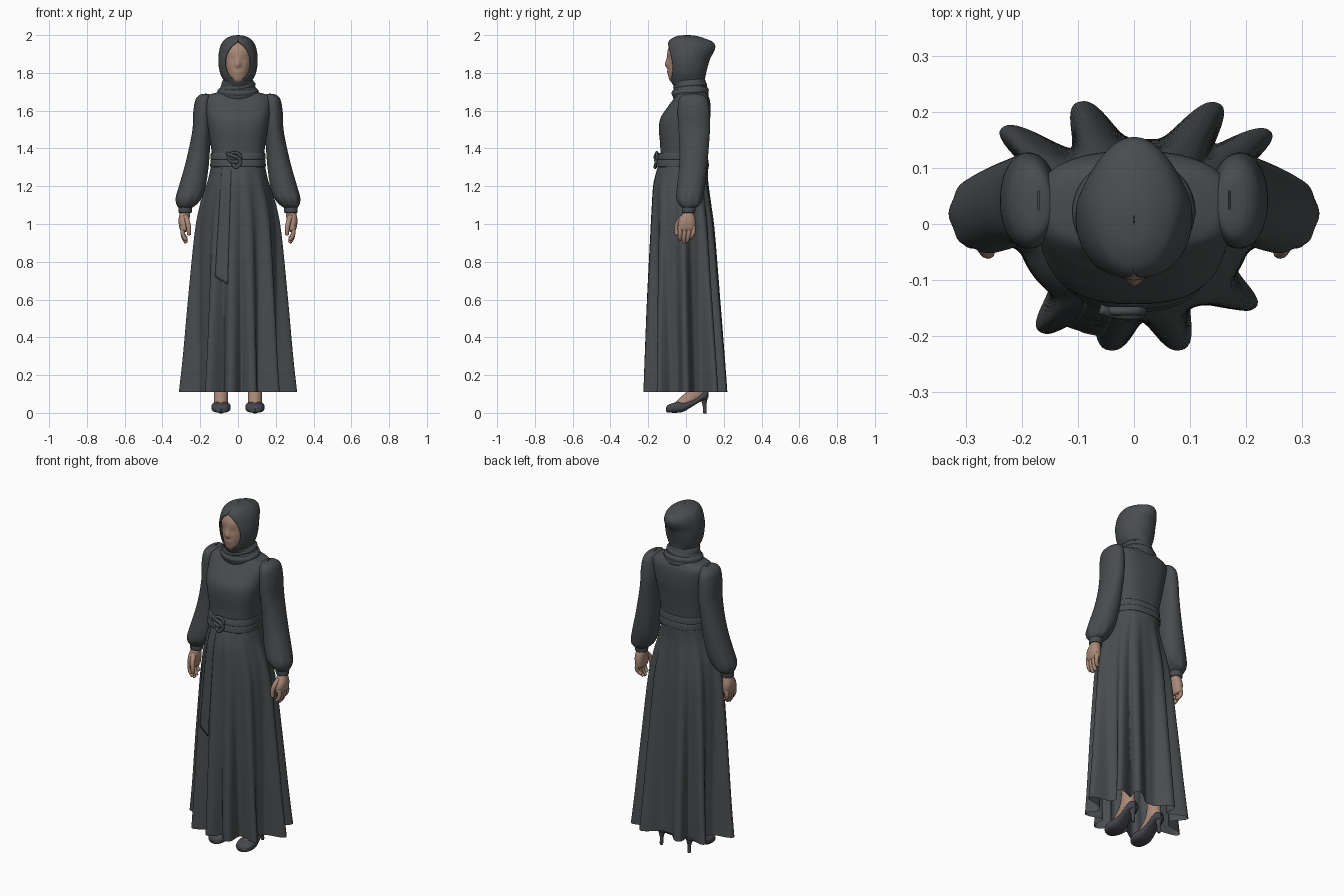
import bpy, bmesh, math


def material(name, rgb):
    m = bpy.data.materials.new(name)
    m.diffuse_color = (*rgb, 1)
    return m


CLOTH = material("charcoal cloth", (0.066, 0.073, 0.077))
SKIN = material("skin", (0.40, 0.25, 0.185))
SHOE = material("shoe leather", (0.062, 0.064, 0.074))


def finish(name, bm, mat):
    bmesh.ops.remove_doubles(bm, verts=bm.verts, dist=1e-5)
    bmesh.ops.recalc_face_normals(bm, faces=bm.faces)
    me = bpy.data.meshes.new(name)
    bm.to_mesh(me)
    bm.free()
    me.materials.append(mat)
    for p in me.polygons:
        p.use_smooth = True
    ob = bpy.data.objects.new(name, me)
    bpy.context.collection.objects.link(ob)
    return ob


def spline(rows, sub):
    """Catmull-Rom through rows of numbers."""
    out = []
    for i in range(len(rows) - 1):
        p = [rows[max(0, min(len(rows) - 1, i + k))] for k in (-1, 0, 1, 2)]
        for j in range(sub):
            t = j / sub
            out.append([0.5 * (2 * b + (c - a) * t + (2 * a - 5 * b + 4 * c - d) * t * t
                               + (3 * b - a - 3 * c + d) * t ** 3) for a, b, c, d in zip(*p)])
    return out + [list(rows[-1])]


def loft(name, rows, mat, n=2.0, seg=64, sub=6, shape=None, along_y=False):
    """Rows are (height, centre x, half width, front, back[, front gap])."""
    bm = bmesh.new()
    rings = []
    for row in spline(rows, sub):
        z, cx, rx, f, b = row[:5]
        rx = max(rx, 0.0005)
        gap = math.asin(min(0.95, max(0, row[5]) / rx)) if len(row) > 5 else 0
        ring = []
        for i in range(seg + 1):
            s = gap + (2 * math.pi - 2 * gap) * i / seg
            sn, cs = math.sin(s), math.cos(s)
            k = shape(s, z) if shape else 1
            x = cx + k * rx * math.copysign(abs(sn) ** (2 / n), sn)
            y = (f + b) / 2 - k * (b - f) / 2 * math.copysign(abs(cs) ** (2 / n), cs)
            ring.append(bm.verts.new((x, z, y) if along_y else (x, y, z)))
        rings.append(ring)
    for a, b in zip(rings, rings[1:]):
        for i in range(seg):
            bm.faces.new((a[i], a[i + 1], b[i + 1], b[i]))
    return finish(name, bm, mat)


def tube(name, pts, r, mat, closed=False, tip=1.0):
    cu = bpy.data.curves.new(name, 'CURVE')
    cu.dimensions, cu.bevel_depth, cu.bevel_resolution = '3D', r, 4
    cu.use_fill_caps = True
    sp = cu.splines.new('POLY')
    path = spline(list(pts) + ([pts[0]] if closed else []), 6)
    if closed:
        path.pop()
    sp.points.add(len(path) - 1)
    for i, (p, q) in enumerate(zip(sp.points, path)):
        p.co = (*q, 1)
        t = i / (len(path) - 1)
        p.radius = 1 if closed else (1 - (1 - tip) * t) * (0.5 if i == len(path) - 1 else 1)
    sp.use_cyclic_u = closed
    tmp = bpy.data.objects.new("tmp", cu)
    bpy.context.collection.objects.link(tmp)
    bpy.context.view_layer.update()
    me = bpy.data.meshes.new_from_object(tmp.evaluated_get(bpy.context.evaluated_depsgraph_get()))
    bpy.data.objects.remove(tmp)
    bm = bmesh.new()
    bm.from_mesh(me)
    return finish(name, bm, mat)


# skirt: flared tube with round folds whose crests follow the envelope {angle: reach}
CRESTS = {14: 1.02, 46: .94, 90: 1, 133: 1.04, 154: 1.04, 197: .99, 225: 1.04,
          270: 1, 329: .99, 353: 1}


def skirt_folds(s, z):
    d = 0.34 * max(0, (1.3 - z) / 1.19) ** 0.85
    deg = math.degrees(s)
    k = 1 - d
    for c, h in CRESTS.items():
        a = abs((deg - c + 180) % 360 - 180) / 9
        k = max(k, 1 - d + (h - 1 + .34) / .34 * d * math.exp(-a ** 2.5))
    return k


SKIRT = [(1.31, 0, .143, -.148, .118), (1.25, 0, .155, -.165, .12), (1.2, 0, .170, -.175, .125),
         (1.1, 0, .202, -.182, .14), (.95, 0, .23, -.19, .16), (.6, 0, .265, -.208, .19),
         (.3, 0, .292, -.22, .215), (.11, 0, .313, -.227, .23)]
loft("skirt", SKIRT, CLOTH, 2.1, 300, 6, skirt_folds)

# bodice
loft("bodice", [(1.30, 0, .142, -.15, .115), (1.36, 0, .138, -.137, .106), (1.42, 0, .145, -.137, .11),
                (1.50, 0, .157, -.143, .12), (1.56, 0, .166, -.135, .128), (1.62, 0, .174, -.097, .13),
                (1.66, 0, .176, -.067, .125), (1.682, 0, .158, -.052, .115), (1.694, 0, .12, -.044, .108),
                (1.704, 0, .08, -.036, .1), (1.73, 0, .06, -.03, .09)], CLOTH, 2.6)

# belt with a middle crease
loft("belt", [(1.305, 0, .144, -.152, .117), (1.307, 0, .147, -.157, .121), (1.335, 0, .146, -.153, .119),
              (1.341, 0, .144, -.150, .116), (1.347, 0, .146, -.152, .117), (1.374, 0, .144, -.145, .114),
              (1.377, 0, .139, -.138, .108)], CLOTH, 2.5, 64, 4)

# belt knot: loop and cross band
tube("knot_loop", [(-.018 + .033 * math.cos(a), -.155, 1.352 + .026 * math.sin(a))
                   for a in [i * math.pi / 4 for i in range(8)]], .008, CLOTH, True)
tube("knot_band", [(-.06, -.152, 1.375), (-.03, -.161, 1.362), (0, -.162, 1.35), (.012, -.158, 1.325),
                   (-.01, -.163, 1.30), (-.03, -.16, 1.32)], .009, CLOTH)

# hanging tie: flat ribbon laid over the skirt envelope
bm = bmesh.new()
env = spline(SKIRT, 12)
prev = None
for i in range(31):
    t = i / 30
    ring = []
    for j in range(7):
        u = j / 6
        x = (-.085 + u * .05) * (1 - t) + (-.122 + u * .067) * t
        z = 1.33 + (.72 - .04 * u - 1.33) * t
        e = min(env, key=lambda q: abs(q[0] - z))
        y = (e[3] + e[4]) / 2 - (e[4] - e[3]) / 2 * (1 - (abs(x) / e[2]) ** 2.1) ** (1 / 2.1)
        ring.append(bm.verts.new((x, y - .001, z)))
    if prev:
        for j in range(6):
            bm.faces.new((prev[j], prev[j + 1], ring[j + 1], ring[j]))
    prev = ring
tie = finish("hanging_tie", bm, CLOTH)
tie.modifiers.new("thickness", 'SOLIDIFY').thickness = .003

# headscarf hood: rings left open at the front for the face, narrowing to the back
hood = loft("hood", [(2.0, 0, .001, .0, .015, 0), (1.996, 0, .033, -.042, .055, 0), (1.982, 0, .064, -.076, .10, 0),
                     (1.964, 0, .082, -.093, .142, .004), (1.94, 0, .094, -.101, .155, .033),
                     (1.91, 0, .101, -.104, .147, .054), (1.88, 0, .104, -.104, .13, .065),
                     (1.84, 0, .103, -.098, .117, .067), (1.80, 0, .095, -.092, .107, .056),
                     (1.775, 0, .084, -.088, .102, .038), (1.755, 0, .075, -.08, .10, .0),
                     (1.72, 0, .072, -.06, .10, 0)], CLOTH, 2.0, 80, 8)
for v in hood.data.vertices:
    if v.co.y > .04 and v.co.z > 1.82:
        v.co.x *= 1 - .15 * min(1, (v.co.y - .04) / .1) * min(1, (v.co.z - 1.82) / .08)
hood.modifiers.new("thickness", 'SOLIDIFY').thickness = .005

# scarf wrapped round the neck: cowl plus tilted rolls
loft("cowl", [(1.66, 0, .10, -.065, .115), (1.685, 0, .112, -.072, .12), (1.71, 0, .102, -.066, .117),
              (1.73, 0, .09, -.064, .11), (1.75, 0, .086, -.068, .106), (1.775, 0, .07, -.06, .098)], CLOTH, 2, 64, 6)
for k, (z, rx, ry, r, tilt) in enumerate([(1.70, .090, .079, .020, .008), (1.729, .076, .073, .017, .012)]):
    tube(f"scarf_roll_{k + 1}", [(rx * math.cos(a), .022 + ry * math.sin(a), z + tilt * math.sin(a + k))
                                 for a in [i * math.pi / 6 for i in range(12)]], r, CLOTH, True)

# face with brow, nose and chin
face = loft("face", [(1.735, 0, .02, -.06, .0), (1.757, 0, .038, -.084, .03), (1.78, 0, .052, -.093, .05),
                     (1.81, 0, .064, -.096, .06), (1.84, 0, .070, -.097, .06), (1.88, 0, .072, -.099, .06),
                     (1.92, 0, .07, -.097, .06), (1.96, 0, .05, -.08, .05)], SKIN, 2.1, 64, 6)
for v in face.data.vertices:
    if v.co.y < -.04:
        x, z = v.co.x, v.co.z
        nose = .015 * math.exp(-(x / .014) ** 2 - ((z - 1.842) / (.015 if z < 1.842 else .03)) ** 2)
        lips = .004 * math.exp(-(x / .02) ** 2 - ((z - 1.806) / .012) ** 2)
        eyes = .004 * math.exp(-((abs(x) - .03) / .016) ** 2 - ((z - 1.872) / .015) ** 2)
        v.co.y += eyes - nose - lips


def gathers(s, z):
    return 1 + .03 * math.cos(8 * s) * math.exp(-((z - 1.12) / .05) ** 2)


for side, d in (("left", 1), ("right", -1)):
    # bishop sleeve and cuff
    loft(f"{side}_sleeve", [(z, d * c, r, f, b) for z, c, r, f, b in [
        (1.690, .170, .002, .025, .06), (1.685, .174, .026, -.012, .085), (1.668, .181, .039, -.033, .107),
        (1.64, .185, .045, -.042, .12), (1.58, .187, .051, -.044, .126), (1.5, .191, .050, -.04, .127),
        (1.4, .204, .056, -.034, .12),
        (1.3, .22, .064, -.037, .112), (1.2, .242, .071, -.047, .10), (1.14, .26, .068, -.05, .088),
        (1.105, .272, .053, -.038, .075), (1.088, .278, .038, -.022, .054)]], CLOTH, 2.1, 64, 6, gathers)
    loft(f"{side}_cuff", [(z, d * .28, r, f, b) for z, r, f, b in [
        (1.10, .034, -.02, .05), (1.09, .036, -.022, .052), (1.062, .035, -.02, .047),
        (1.06, .026, -.012, .04)]], CLOTH)
    # hand with fingers and thumb
    loft(f"{side}_palm", [(z, d * c, r, f, b) for z, c, r, f, b in [
        (1.09, .28, .026, -.01, .036), (1.06, .281, .027, -.016, .040), (1.02, .286, .029, -.038, .050),
        (.98, .286, .024, -.044, .050), (.962, .285, .015, -.036, .042), (.958, .284, .002, 0, .01)]], SKIN, 2.3, 32)
    for k, (y, tip) in enumerate([(-.031, .915), (-.008, .90), (.015, .905), (.038, .925)]):
        tube(f"{side}_finger_{k + 1}", [(d * .291, y, .99), (d * .293, y, .955),
                                        (d * .286, y * .9 - .004, (tip + .955) / 2 - .004),
                                        (d * .272, y * .8 - .006, tip)], .0125, SKIN, False, .8)
    tube(f"{side}_thumb", [(d * .278, -.015, 1.04), (d * .266, -.043, 1.005), (d * .26, -.05, .97),
                           (d * .26, -.047, .94)], .0145, SKIN, False, .75)
    # leg and instep
    x = d * .09
    loft(f"{side}_leg", [(z, x, r, f, b) for z, r, f, b in [
        (.045, .036, -.065, .02), (.08, .038, -.032, .095), (.12, .038, .005, .102), (.2, .034, .018, .098),
        (.34, .048, .0, .11), (.4, .05, -.01, .11)]], SKIN, 2, 32)
    # high-heeled shoe, lofted from toe to heel
    loft(f"{side}_shoe", [(y, x, r, b, t) for y, r, b, t in [
        (-.106, .002, .012, .022), (-.10, .028, .003, .038), (-.08, .045, .001, .048), (-.045, .051, .001, .058),
        (-.01, .046, .008, .058), (.04, .037, .038, .074), (.085, .037, .064, .105), (.11, .028, .075, .118),
        (.12, .002, .085, .112)]], SHOE, 2.7, 32, 6, None, True)
    loft(f"{side}_heel", [(z, x, r, y - r, y + r) for z, r, y in [
        (0, .001, .1), (.001, .009, .1), (.04, .010, .098), (.07, .018, .095), (.09, .026, .09)]], SHOE, 2, 24, 4)
